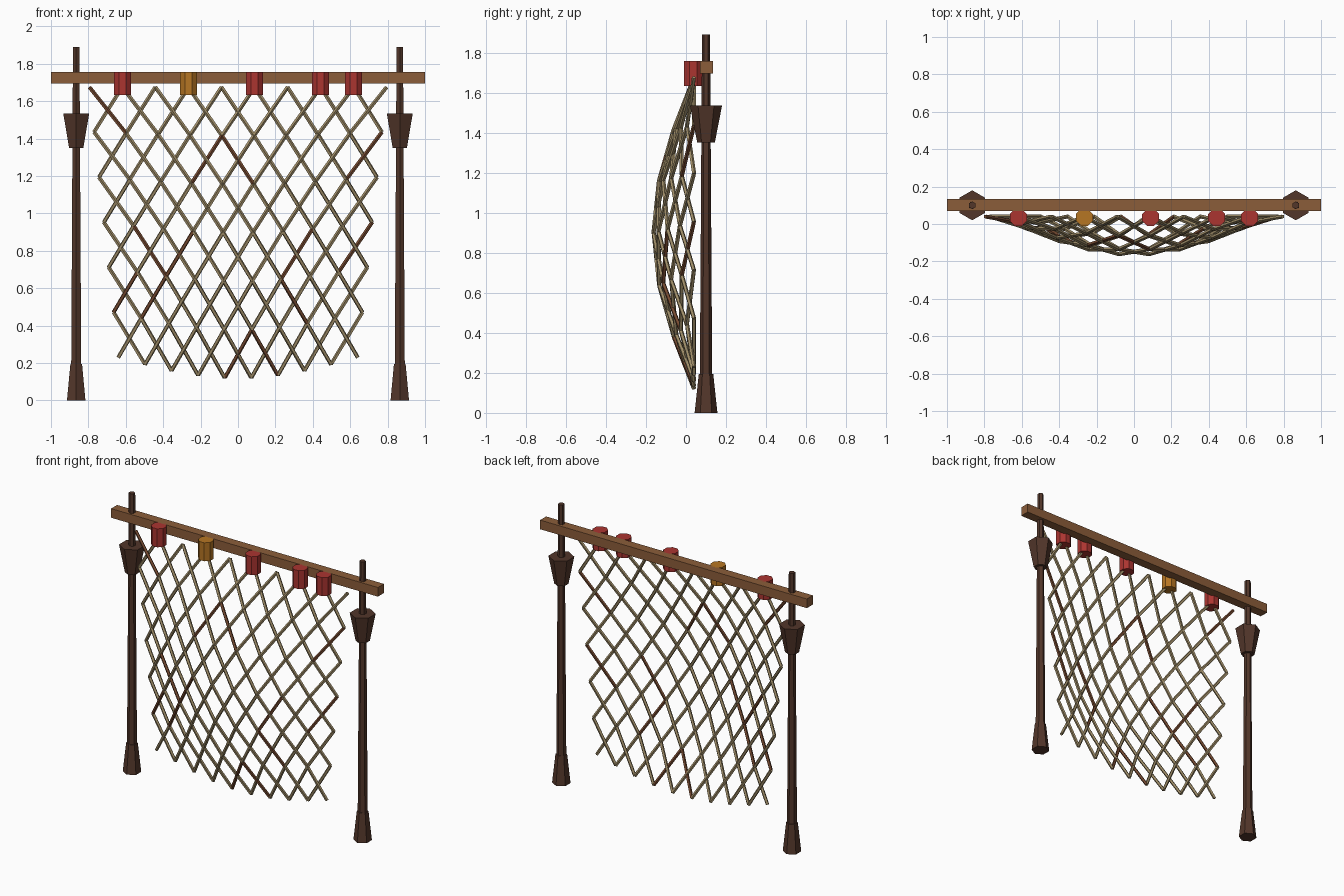
import bpy, bmesh, math
from mathutils import Matrix, Vector

cube = bpy.data.objects.get("Cube")
if cube:
    bpy.data.objects.remove(cube, do_unlink=True)


def material(name, rgb):
    m = bpy.data.materials.new(name)
    m.use_nodes = True
    m.diffuse_color = (*rgb, 1)
    m.node_tree.nodes["Principled BSDF"].inputs["Base Color"].default_value = (*rgb, 1)
    return m


dark_wood = material("dark wood", (0.085, 0.037, 0.023))
beam_wood = material("beam wood", (0.26, 0.11, 0.042))
red = material("float red", (0.41, 0.035, 0.03))
amber = material("float amber", (0.47, 0.18, 0.017))
rope = material("rope tan", (0.34, 0.26, 0.135))
old_rope = material("rope brown", (0.18, 0.068, 0.03))


def finish(name, bm, *mats):
    mesh = bpy.data.meshes.new(name)
    bm.to_mesh(mesh)
    bm.free()
    for m in mats:
        mesh.materials.append(m)
    ob = bpy.data.objects.new(name, mesh)
    bpy.context.collection.objects.link(ob)
    return ob


def prism(name, x, y, z0, z1, r0, r1, sides, turn, mat):
    """Tapered upright prism from z0 to z1."""
    bm = bmesh.new()
    place = Matrix.Translation((x, y, (z0 + z1) / 2)) @ Matrix.Rotation(turn, 4, "Z")
    bmesh.ops.create_cone(bm, cap_ends=True, segments=sides, radius1=r0, radius2=r1,
                          depth=z1 - z0, matrix=place)
    return finish(name, bm, mat)


# Posts with foot and collar
POST_Y = 0.1
for side, x in (("left", 0.865), ("right", -0.865)):
    for part, z0, z1, r0, r1 in (("post", 0, 1.89, 0.032, 0.02),
                                 ("foot", 0, 0.195, 0.057, 0.036),
                                 ("collar", 1.35, 1.535, 0.044, 0.08)):
        ob = prism(f"{side}_{part}", x, POST_Y, z0, z1, r0, r1, 6, 0, dark_wood)
        # Points of the hexagon face front and back
        if abs(ob.data.vertices[0].co.x - x) > 0.01:
            ob.data.transform(Matrix.Translation((x, POST_Y, 0)) @ Matrix.Rotation(math.pi / 6, 4, "Z")
                              @ Matrix.Translation((-x, -POST_Y, 0)))

# Crossbeam
bm = bmesh.new()
bmesh.ops.create_cube(bm, size=1, matrix=Matrix.Translation((0, 0.102, 1.726))
                      @ Matrix.Diagonal((2, 0.064, 0.062, 1)))
finish("crossbeam", bm, beam_wood)

# Net: a grid of knots, narrowing and sagging downward, bulging forward
COLS, ROWS = 9, 6


def knot(i, j):
    u, v = i / COLS, j / ROWS
    bow = math.sin(math.pi * u)
    return Vector(((2 * u - 1) * (0.795 - 0.155 * v),
                   0.04 - 0.205 * bow * math.sin(math.pi * v),
                   1.675 - 1.445 * v - 0.11 * v * bow))


# Worn strands: column, row, sideways step
worn = {(0, 0, 1), (4, 1, 1), (4, 1, -1), (9, 1, -1), (9, 3, -1), (7, 3, -1), (6, 4, 1),
        (5, 5, -1), (5, 5, 1), (3, 3, -1), (2, 4, -1), (1, 3, 1), (1, 4, -1)}

net = bmesh.new()
for j in range(ROWS):
    for i in range(COLS + 1):
        for step in (1, -1):
            if not 0 <= i + step <= COLS:
                continue
            a, b = knot(i, j), knot(i + step, j + 1)
            d = b - a
            place = Matrix.Translation((a + b) / 2) @ d.to_track_quat("Z", "Y").to_matrix().to_4x4()
            made = bmesh.ops.create_cone(net, cap_ends=True, segments=5, radius1=0.011,
                                         radius2=0.011, depth=d.length, matrix=place)
            for f in {f for vert in made["verts"] for f in vert.link_faces}:
                f.material_index = int((i, j, step) in worn)
finish("net", net, rope, old_rope)

# Floats hung on the top knots
for n, i in enumerate((1, 3, 5, 7, 8)):
    prism(f"float_{n + 1}", knot(i, 0).x, 0.035, 1.632, 1.757, 0.049, 0.049, 8,
          math.pi / 8, amber if i == 3 else red)
